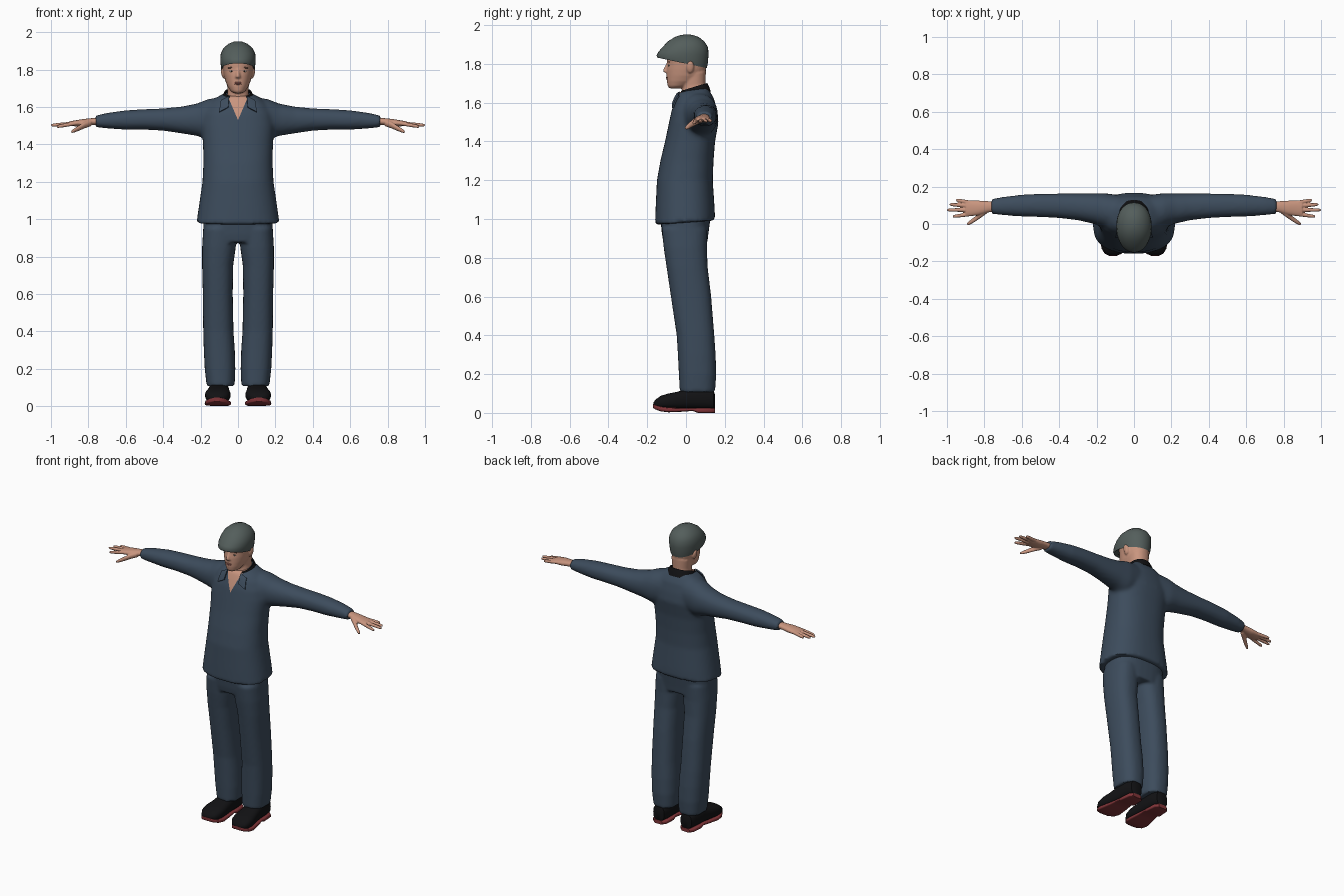
import bpy, bmesh, math
from mathutils import Vector as V, Matrix
from mathutils.bvhtree import BVHTree

if "Cube" in bpy.data.objects:
    bpy.data.objects.remove(bpy.data.objects["Cube"])


def mat(name, r, g, b):
    m = bpy.data.materials.new(name)
    m.diffuse_color = (r, g, b, 1)
    m.use_nodes = True
    m.node_tree.nodes["Principled BSDF"].inputs["Base Color"].default_value = m.diffuse_color
    return m


CLOTH = mat("navy cloth", .046, .072, .108)
SKIN = mat("skin", .58, .30, .21)
CAP = mat("grey green cap", .088, .112, .106)
BLACK = mat("black", .006, .006, .007)
RED = mat("red sole", .22, .035, .04)
WHITE = mat("eye white", .6, .55, .5)
IRIS = mat("dark eye", .03, .025, .02)
BROW = mat("brow brown", .19, .09, .06)
LIP = mat("lips", .40, .15, .12)


# rings: (centre, first axis, second axis)
def zring(zf, zb, yf, yb, w, x=0):
    return (V((x, (yf + yb) / 2, (zf + zb) / 2)), V((w, 0, 0)), V((0, (yb - yf) / 2, (zb - zf) / 2)))


def xring(x, y0, y1, z0, z1):
    return (V((x, (y0 + y1) / 2, (z0 + z1) / 2)), V((0, (y1 - y0) / 2, 0)), V((0, 0, (z1 - z0) / 2)))


def yring(y, x, w, z0, z1):
    return (V((x, y, (z0 + z1) / 2)), V((w, 0, 0)), V((0, 0, (z1 - z0) / 2)))


def loft(bm, rings, n=2.2, seg=28, cap=True):
    """Skin a row of superellipse rings."""
    f = lambda a: math.copysign(abs(a) ** (2 / n), a)
    loops = []
    for c, u, v in rings:
        loops.append([bm.verts.new(c + u * f(math.cos(2 * math.pi * i / seg)) + v * f(math.sin(2 * math.pi * i / seg)))
                      for i in range(seg)])
    for a, b in zip(loops, loops[1:]):
        for i in range(seg):
            j = (i + 1) % seg
            bm.faces.new((a[i], a[j], b[j], b[i]))
    if cap:
        bm.faces.new(loops[0])
        bm.faces.new(loops[-1])


def blob(bm, p, r, rot=0):
    m = Matrix.Translation(p) @ Matrix.Rotation(rot, 4, 'Y') @ Matrix.Diagonal((*r, 1))
    bmesh.ops.create_uvsphere(bm, u_segments=16, v_segments=10, radius=1, matrix=m)


def finish(name, bm, mats, voxel=0, smooth=0, subsurf=0, solid=0, angle=45):
    bmesh.ops.recalc_face_normals(bm, faces=bm.faces[:])
    me = bpy.data.meshes.new(name)
    bm.to_mesh(me)
    bm.free()
    o = bpy.data.objects.new(name, me)
    bpy.context.collection.objects.link(o)
    bpy.ops.object.select_all(action='DESELECT')
    o.select_set(True)
    bpy.context.view_layer.objects.active = o
    mods = []
    if solid:
        m = o.modifiers.new("solid", 'SOLIDIFY')
        m.thickness = solid
        m.offset = 0
        mods.append(m)
    if voxel:
        m = o.modifiers.new("blend", 'REMESH')
        m.mode = 'VOXEL'
        m.voxel_size = voxel
        mods.append(m)
    if smooth:
        m = o.modifiers.new("soften", 'SMOOTH')
        m.factor = .5
        m.iterations = smooth
        mods.append(m)
    if subsurf:
        m = o.modifiers.new("round", 'SUBSURF')
        m.levels = subsurf
        mods.append(m)
    for m in mods:
        bpy.ops.object.modifier_apply(modifier=m.name)
    o.data.materials.clear()
    for m in mats:
        o.data.materials.append(m)
    bpy.ops.object.shade_smooth_by_angle(angle=math.radians(angle))
    return o


def surface(o):
    bm = bmesh.new()
    bm.from_mesh(o.data)
    t = BVHTree.FromBMesh(bm)
    bm.free()

    def hit(x, z, lift=0, default=-.02):
        p = t.ray_cast(V((x, -1, z)), V((0, 1, 0)))[0]
        return V((x, (p.y if p else default) - lift, z))
    return hit


# shirt: torso and sleeves blended together
bm = bmesh.new()
loft(bm, [zring(*r) for r in [
    (.97, .992, -.16, .15, .222), (1.05, 1.05, -.157, .148, .212), (1.2, 1.2, -.15, .138, .19),
    (1.3, 1.3, -.132, .142, .185), (1.4, 1.4, -.108, .15, .187), (1.5, 1.5, -.087, .168, .195),
    (1.56, 1.56, -.074, .16, .185), (1.61, 1.62, -.056, .145, .158), (1.64, 1.655, -.043, .125, .12),
    (1.655, 1.68, -.035, .11, .08)]], n=2.4, seg=40)
for s in (1, -1):
    loft(bm, [xring(s * x, *r) for x, *r in [
        (.08, -.03, .155, 1.43, 1.655), (.16, -.02, .165, 1.425, 1.642), (.22, .002, .164, 1.445, 1.618),
        (.3, .02, .163, 1.458, 1.602), (.4, .032, .163, 1.473, 1.592), (.5, .037, .162, 1.478, 1.588),
        (.6, .04, .157, 1.478, 1.582), (.7, .047, .145, 1.485, 1.568), (.762, .054, .134, 1.491, 1.554)]])
shirt = finish("shirt", bm, [CLOTH, SKIN], voxel=.011, smooth=6)

# open neck: cut a V into the shirt front
bm = bmesh.new()
bm.from_mesh(shirt.data)
K, APEX = .43, 1.53
front = lambda f: f.calc_center_median().y < .02 and f.calc_center_median().z > 1.5
for s in (1, -1):
    fs = [f for f in bm.faces if front(f) and abs(f.calc_center_median().x) < .1]
    geom = fs + list({e for f in fs for e in f.edges}) + list({v for f in fs for v in f.verts})
    bmesh.ops.bisect_plane(bm, geom=geom, plane_co=(0, 0, APEX), plane_no=V((1, 0, -s * K)).normalized())
for f in bm.faces:
    c = f.calc_center_median()
    f.material_index = int(front(f) and abs(c.x) < K * (c.z - APEX))
bm.to_mesh(shirt.data)
bm.free()

# collar: black stand open at the front, two folded flaps
bm = bmesh.new()
loft(bm, [zring(1.60, 1.655, -.05, .125, .092), zring(1.635, 1.68, -.042, .116, .08),
          zring(1.655, 1.70, -.035, .107, .07)], seg=48, cap=False)
bmesh.ops.delete(bm, geom=[f for f in bm.faces if f.calc_center_median().y < 0
                           and abs(f.calc_center_median().x) < .05], context='FACES')
finish("collar_stand", bm, [BLACK], solid=.007)
chest = surface(shirt)
for s, side in ((1, "left"), (-1, "right")):
    bm = bmesh.new()
    a, b, c, d = [V(p) for p in ((.047, 1.655), (.09, 1.635), (.1, 1.572), (.052, 1.598))]
    N = 6
    grid = []
    for i in range(N + 1):
        for j in range(N + 1):
            u, w = i / N, j / N
            p = a.lerp(b, u).lerp(d.lerp(c, u), w)
            grid.append(bm.verts.new(chest(s * p.x, p.y, .011)))
    for i in range(N):
        for j in range(N):
            k = i * (N + 1) + j
            bm.faces.new((grid[k], grid[k + 1], grid[k + N + 2], grid[k + N + 1]))
    finish("collar_flap_" + side, bm, [CLOTH], solid=.008)

# trousers: hips and legs blended together
bm = bmesh.new()
loft(bm, [zring(z, z, *r) for z, *r in [
    (.875, -.115, .11, .17), (.92, -.124, .115, .186), (1.03, -.135, .13, .185)]], n=2.6, seg=36)
for s in (1, -1):
    loft(bm, [zring(z, z, yf, yb, w, s * x) for z, yf, yb, w, x in [
        (.108, -.032, .15, .075, .093), (.2, -.037, .156, .082, .096), (.3, -.042, .153, .083, .1),
        (.4, -.048, .146, .081, .105), (.6, -.078, .13, .08, .108), (.75, -.1, .112, .083, .109),
        (.85, -.115, .108, .09, .102), (.95, -.125, .11, .09, .096)]], n=2.4)
finish("trousers", bm, [CLOTH], voxel=.009, smooth=4)

# shoes and soles
for s, side in ((1, "left"), (-1, "right")):
    bm = bmesh.new()
    loft(bm, [yring(y, s * x, w, z0, z1) for y, x, w, z0, z1 in [
        (.15, .1, .02, .025, .09), (.143, .1, .04, .018, .115), (.1, .1, .052, .018, .13), (.02, .102, .055, .018, .13),
        (-.04, .105, .062, .018, .11), (-.09, .108, .068, .018, .1), (-.13, .11, .063, .02, .088),
        (-.155, .111, .048, .025, .07), (-.168, .112, .022, .032, .055)]], n=2.6)
    finish("shoe_" + side, bm, [BLACK])
    bm = bmesh.new()
    loft(bm, [yring(y, s * x, w, z0, z1) for y, x, w, z0, z1 in [
        (.15, .1, .03, 0, .024), (.13, .1, .05, 0, .025), (.06, .101, .054, 0, .025), (.035, .102, .052, .01, .026),
        (-.02, .104, .06, .006, .026), (-.09, .108, .07, .003, .028), (-.13, .11, .064, .008, .034),
        (-.158, .111, .046, .018, .042), (-.17, .112, .02, .026, .046)]], n=5)
    finish("sole_" + side, bm, [RED])

# hands: palm, four fingers and thumb blended together
for s, side in ((1, "left"), (-1, "right")):
    bm = bmesh.new()
    loft(bm, [xring(s * x, *r) for x, *r in [
        (.73, .068, .12, 1.505, 1.543), (.78, .062, .122, 1.503, 1.54), (.83, .047, .125, 1.496, 1.535),
        (.87, .042, .125, 1.496, 1.528), (.9, .045, .122, 1.5, 1.523)]])
    for y0, y1, tip, z1 in ((.053, .04, .97, 1.494), (.075, .075, 1.0, 1.502), (.096, .105, .987, 1.503), (.114, .128, .952, 1.505)):
        rings = []
        for t, r in ((0, .011), (.5, .0105), (.85, .009), (.96, .007), (1, .003)):
            x, y, z = .87 + (tip - .87) * t, y0 + (y1 - y0) * t, 1.512 + (z1 - 1.512) * t
            rings.append(xring(s * x, y - r, y + r, z - r, z + r))
        loft(bm, rings, n=2, seg=12)
    loft(bm, [xring(s * x, y - r, y + r, z - r, z + r) for x, y, z, r in (
        (.785, .075, 1.515, .018), (.82, .05, 1.503, .018), (.85, .026, 1.487, .0145),
        (.88, .006, 1.472, .011), (.892, -.001, 1.466, .006))], n=2, seg=12)
    finish("hand_" + side, bm, [SKIN], voxel=.004, smooth=2)

# head: skull, jaw, neck, nose and ears blended together
bm = bmesh.new()
loft(bm, [zring(z, z, *r) for z, *r in [
    (1.673, -.085, -.02, .022), (1.685, -.094, .01, .04), (1.71, -.099, .06, .056), (1.74, -.1, .09, .068),
    (1.77, -.1, .103, .075), (1.8, -.096, .108, .08), (1.83, -.098, .108, .083),
    (1.88, -.085, .1, .078), (1.92, -.05, .07, .05)]], n=2.1, seg=36)
loft(bm, [zring(zf, zb, yf, yb, w) for zf, zb, yf, yb, w in [
    (1.56, 1.6, -.04, .11, .068), (1.63, 1.66, -.022, .103, .06), (1.68, 1.7, -.02, .1, .056),
    (1.74, 1.76, -.02, .103, .062)]])
loft(bm, [zring(z, z, *r) for z, *r in [
    (1.752, -.103, -.08, .011), (1.758, -.117, -.08, .015), (1.768, -.12, -.08, .012),
    (1.785, -.109, -.08, .009), (1.805, -.099, -.08, .008)]], seg=16)
for s in (1, -1):
    blob(bm, (s * .082, .022, 1.783), (.009, .019, .032), s * .2)
head = finish("head", bm, [SKIN], voxel=.0055, smooth=3)

# eyes, brows and lips as thin plates on the face
face = surface(head)
for s, side in ((1, "left"), (-1, "right")):
    for name, x, z, r, m, tilt in (("eye", .034, 1.791, (.012, .003, .0045), WHITE, 0),
                                   ("iris", .034, 1.791, (.0045, .0045, .0045), IRIS, 0),
                                   ("brow", .036, 1.81, (.02, .003, .003), BROW, .12)):
        bm = bmesh.new()
        blob(bm, face(s * x, z), r, s * tilt)
        finish(name + "_" + side, bm, [m])
bm = bmesh.new()
for z, w in ((1.729, .022), (1.722, .018)):
    blob(bm, face(0, z) + V((0, .001, 0)), (w, .0045, .004))
finish("lips", bm, [LIP])

# flat cap with a short tilted peak
bm = bmesh.new()
loft(bm, [zring(*r) for r in [
    (1.838, 1.785, -.095, .1, .08), (1.832, 1.778, -.148, .107, .088), (1.843, 1.8, -.152, .112, .092),
    (1.862, 1.845, -.142, .116, .095), (1.885, 1.885, -.122, .114, .092), (1.915, 1.915, -.094, .095, .077),
    (1.938, 1.938, -.058, .066, .05), (1.949, 1.949, -.025, .035, .022), (1.951, 1.951, -.005, .015, .006)]], n=2.1, seg=40)
finish("flat_cap", bm, [CAP], angle=60)
